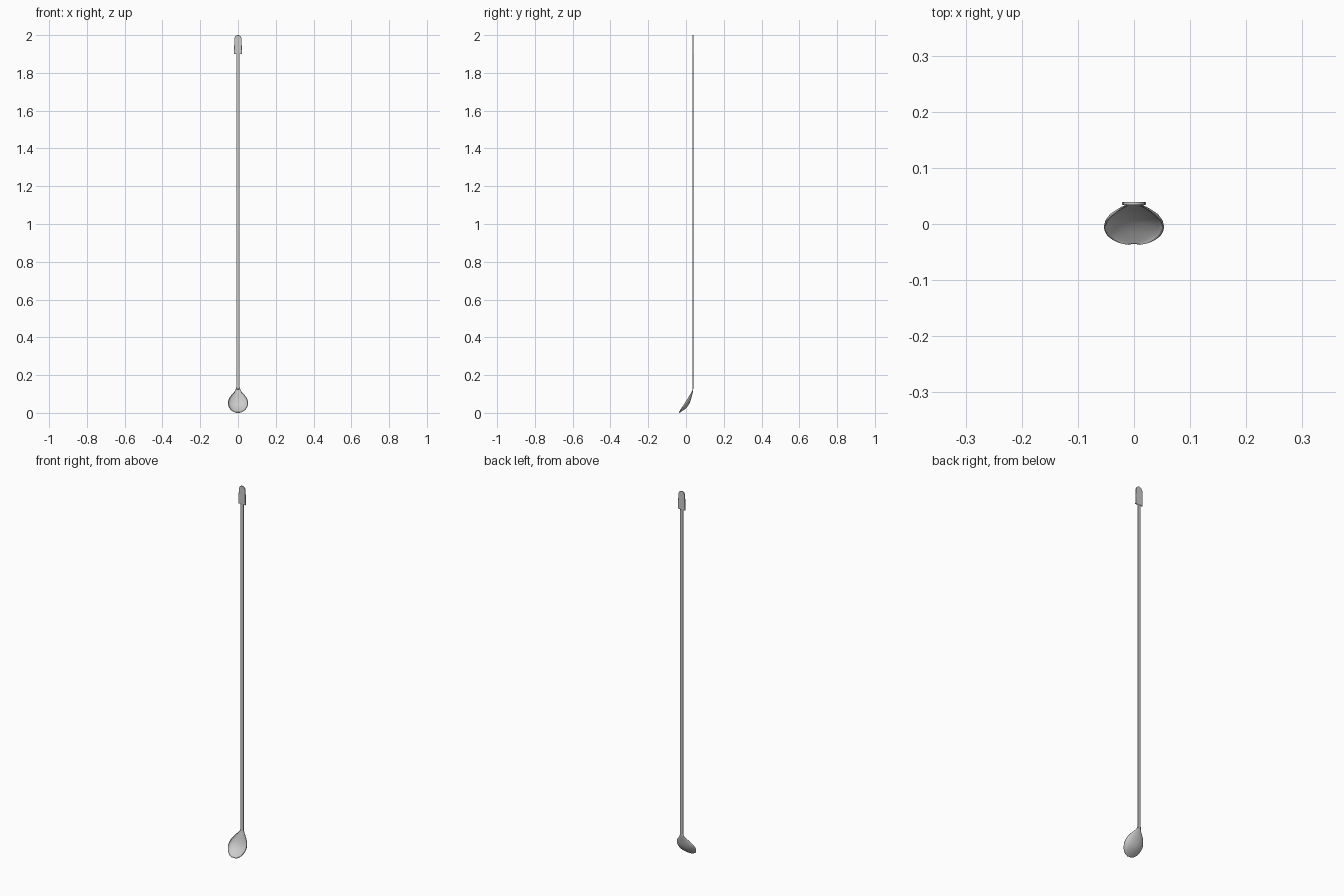
import bpy, bmesh, math

if "Cube" in bpy.data.objects:
    bpy.data.objects.remove(bpy.data.objects["Cube"])

Y = 0.0365  # centre plane of the flat handle


def finish(name, bm, angle=40):
    bmesh.ops.recalc_face_normals(bm, faces=bm.faces)
    me = bpy.data.meshes.new(name)
    bm.to_mesh(me)
    bm.free()
    ob = bpy.data.objects.new(name, me)
    bpy.context.collection.objects.link(ob)
    bpy.context.view_layer.objects.active = ob
    ob.select_set(True)
    bpy.ops.object.shade_smooth_by_angle(angle=math.radians(angle))
    ob.select_set(False)
    return ob


def plate(name, outline, y0, y1, bevel):
    # extrude an x-z outline through y, then round its edges
    bm = bmesh.new()
    face = bm.faces.new([bm.verts.new((x, y0, z)) for x, z in outline])
    ext = bmesh.ops.extrude_face_region(bm, geom=[face])
    bmesh.ops.translate(bm, vec=(0, y1 - y0, 0),
                        verts=[v for v in ext["geom"] if isinstance(v, bmesh.types.BMVert)])
    ob = finish(name, bm)
    mod = ob.modifiers.new("soft_edges", "BEVEL")
    mod.width, mod.segments = bevel, 2
    return ob


def spline(rows, n):
    # smooth interpolation through the station rows
    out = []
    for i in range(len(rows) - 1):
        p = [rows[max(0, min(len(rows) - 1, i + k))] for k in (-1, 0, 1, 2)]
        for s in range(n):
            t = s / n
            out.append([0.5 * (2*b + (c-a)*t + (2*a-5*b+4*c-d)*t*t + (3*b-a-3*c+d)*t**3)
                        for a, b, c, d in zip(*p)])
    return out + [list(rows[-1])]


# Bowl: stations of z, half width, rim y, back y
stations = [
    (0.002, 0.010, -0.0370, -0.0350),
    (0.008, 0.025, -0.0340, -0.0250),
    (0.020, 0.040, -0.0265, -0.0080),
    (0.036, 0.049, -0.0165, 0.0080),
    (0.055, 0.052, -0.0045, 0.0190),
    (0.075, 0.0465, 0.0080, 0.0260),
    (0.095, 0.033, 0.0200, 0.0310),
    (0.110, 0.019, 0.0290, 0.0345),
    (0.122, 0.0115, 0.0345, 0.0365),
    (0.135, 0.0095, 0.0365, 0.0370),
]
bm = bmesh.new()
rows = []
for z, w, rim, back in spline(stations, 3):
    row = []
    for i in range(17):
        a = math.pi * (i / 16 - 0.5)
        row.append(bm.verts.new((w * math.sin(a), rim + (back - rim) * math.cos(a), z)))
    rows.append(row)
for r0, r1 in zip(rows, rows[1:]):
    for i in range(16):
        bm.faces.new((r0[i], r0[i + 1], r1[i + 1], r1[i]))
bowl = finish("bowl", bm)
shell = bowl.modifiers.new("shell", "SOLIDIFY")
shell.thickness, shell.offset = 0.003, 0

# Long flat handle
plate("handle", [(-0.009, 0.125), (0.009, 0.125), (0.009, 1.91), (-0.009, 1.91)],
      Y - 0.002, Y + 0.002, 0.0008)

# Paddle grip with a rounded top
arc = [(0.019 * math.cos(math.pi * k / 12), 1.978 + 0.022 * math.sin(math.pi * k / 12))
       for k in range(13)]
plate("grip", [(-0.021, 1.90), (0.021, 1.90)] + arc, Y - 0.003, Y + 0.003, 0.001)
